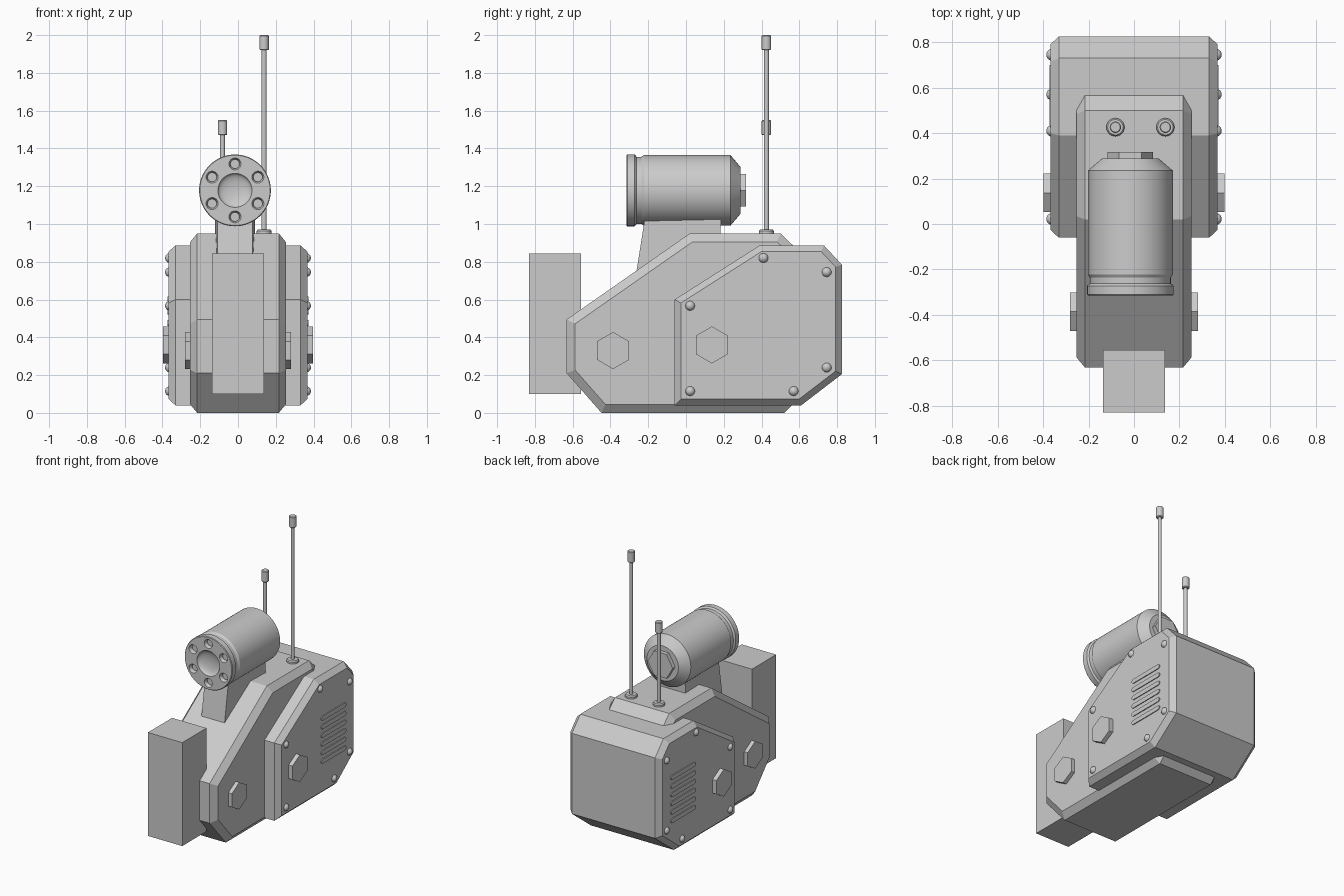
import bpy, bmesh
from math import sin, cos, pi, radians
from mathutils import Matrix, Vector

if "Cube" in bpy.data.objects:
    bpy.data.objects.remove(bpy.data.objects["Cube"])

grey = bpy.data.materials.new("light_grey")
grey.use_nodes = True
grey.diffuse_color = (0.6, 0.6, 0.6, 1)
grey.node_tree.nodes["Principled BSDF"].inputs["Base Color"].default_value = (0.6, 0.6, 0.6, 1)


def finish(bm, name, smooth=False):
    bmesh.ops.recalc_face_normals(bm, faces=bm.faces)
    mesh = bpy.data.meshes.new(name)
    bm.to_mesh(mesh)
    bm.free()
    mesh.materials.append(grey)
    ob = bpy.data.objects.new(name, mesh)
    bpy.context.collection.objects.link(ob)
    if smooth:
        smooth_sharp(ob)
    return ob


def smooth_sharp(ob):
    bpy.ops.object.select_all(action="DESELECT")
    ob.select_set(True)
    bpy.context.view_layer.objects.active = ob
    bpy.ops.object.shade_smooth_by_angle(angle=radians(30))


def prism(name, outline, x0, x1, inset=0, bevel=0):
    """Extrude a (y, z) outline along x, optionally chamfering both ends."""
    bm = bmesh.new()
    loops = [[bm.verts.new((x, y, z)) for y, z in outline] for x in (x0 + bevel, x1 - bevel)]
    caps = [bm.faces.new(loop) for loop in loops]
    for i in range(len(outline)):
        j = (i + 1) % len(outline)
        bm.faces.new((loops[0][i], loops[0][j], loops[1][j], loops[1][i]))
    bmesh.ops.recalc_face_normals(bm, faces=bm.faces)
    if bevel:
        for cap, x in zip(caps, (x0, x1)):
            bmesh.ops.inset_individual(bm, faces=[cap], thickness=inset, use_even_offset=True)
            for v in cap.verts:
                v.co.x = x
    return finish(bm, name)


def lathe(name, profile, origin, axis="z", sides=48, turn=0):
    """Spin (radius, height) points about an axis; both ends close."""
    bm = bmesh.new()
    rings = []
    for r, h in profile:
        if r == 0:
            rings.append([bm.verts.new((0, 0, h))])
        else:
            rings.append([bm.verts.new((r * cos(turn + 2 * pi * k / sides),
                                        r * sin(turn + 2 * pi * k / sides), h))
                          for k in range(sides)])
    for a, b in zip(rings, rings[1:]):
        for k in range(sides):
            m = (k + 1) % sides
            if len(a) == 1:
                bm.faces.new((a[0], b[k], b[m]))
            elif len(b) == 1:
                bm.faces.new((a[k], a[m], b[0]))
            else:
                bm.faces.new((a[k], a[m], b[m], b[k]))
    for ring in (rings[0], rings[-1]):
        if len(ring) > 1:
            bm.faces.new(ring)
    spin = {"z": Matrix(), "y": Matrix.Rotation(-pi / 2, 4, "X"),
            "x": Matrix.Rotation(pi / 2, 4, "Y"), "-x": Matrix.Rotation(-pi / 2, 4, "Y")}[axis]
    bm.transform(Matrix.Translation(Vector(origin)) @ spin)
    return finish(bm, name, sides > 6)


# Central hull and the wider rear housing
hull = [(-.632, .495), (-.632, .21), (-.447, 0), (.52, 0), (.72, .2), (.72, .74), (.5, .95), (.02, .95)]
prism("central_hull", hull, -.253, .253, .045, .037)
housing = [(-.06, .6), (-.06, .04), (.61, .04), (.825, .205), (.825, .785), (.73, .887), (.39, .887)]
prism("rear_housing", housing, -.367, .367, .033, .036)

# Block on the front
prism("front_block", [(-.83, .1), (-.555, .1), (-.555, .845), (-.83, .845)], -.137, .137)

# Pedestal under the drum, narrowing towards the front
DX, DZ = -.016, 1.178
pedestal = prism("drum_pedestal", [(-.27, .7), (.18, .7), (.185, 1.06), (-.213, 1.06)], DX - .107, DX + .107)
for v in pedestal.data.vertices:
    if v.co.y < 0:
        v.co.x = DX + (v.co.x - DX) * .86

# Drum with a grooved front flange and a shallow bowl in its face
bowl = [(.09 * sin(a * pi / 12), -.285 - .03 * (1 - cos(a * pi / 12)) / 1) for a in range(7)]
drum = lathe("drum", bowl + [(.186, -.315), (.19, -.311), (.19, -.272), (.186, -.268), (.178, -.262),
                             (.178, -.236), (.187, -.222), (.187, .235), (.125, .288)],
             (DX, 0, DZ), "y", 64)
cutters = []
for k in range(6):
    a = pi / 2 + k * pi / 3
    cutters.append(lathe("hole_cutter", [(.034, -.33), (.032, -.315), (.024, -.3), (.024, -.29)],
                         (DX + .14 * cos(a), 0, DZ + .14 * sin(a)), "y", 24))
for cutter in cutters:
    cutter.hide_render = True
    cut = drum.modifiers.new("hole", "BOOLEAN")
    cut.operation, cut.solver, cut.object = "DIFFERENCE", "EXACT", cutter
bpy.context.view_layer.update()
holed = bpy.data.meshes.new_from_object(drum.evaluated_get(bpy.context.evaluated_depsgraph_get()))
drum.modifiers.clear()
drum.data = holed
for cutter in cutters:
    bpy.data.objects.remove(cutter)
smooth_sharp(drum)
lathe("drum_rear_nut", [(.1, .27), (.1, .317)], (DX, 0, DZ), "y", 6)

# Antennas: foot, rod and cap
for label, x, top in (("tall", .138, 2.0), ("short", -.082, 1.55)):
    lathe(label + "_antenna", [(.04, .94), (.04, .962), (.034, .97), (.013, .97), (.013, top - .08),
                               (.02, top - .08), (.025, top - .075), (.025, top - .004), (.021, top)],
          (x, .426, 0), "z", 24)

# Side hardware, the same on both sides
dome = [(.026 * cos(a * pi / 12), .026 * sin(a * pi / 12)) for a in range(-6, 7)]
dome[0], dome[-1] = (0, -.026), (0, .026)
rivets = [(.41, .82), (.745, .745), (.745, .24), (.57, .115), (.022, .115), (.022, .567)]
for side, s, axis in (("left", 1, "x"), ("right", -1, "-x")):
    lathe(side + "_hull_bolt", [(.098, .24), (.098, .281)], (0, -.386, .33), axis, 6)
    lathe(side + "_housing_bolt", [(.098, .35), (.098, .398)], (0, .137, .36), axis, 6)
    for y, z in rivets:
        lathe(side + "_rivet", dome, (s * .36, y, z), axis, 20)
    # Column of rounded vent bars
    for k in range(6):
        z = .29 + k * .062
        pill = [(.56 + (.125 if cos(a) > 0 else -.125) + .016 * cos(a), z + .016 * sin(a))
                for a in [-pi / 2 + .01 + (pi - .02) * i / 6 for i in range(7)]
                + [pi / 2 + .01 + (pi - .02) * i / 6 for i in range(7)]]
        x0, x1 = sorted((s * .36, s * .373))
        prism(side + "_vent_bar", pill, x0, x1)
